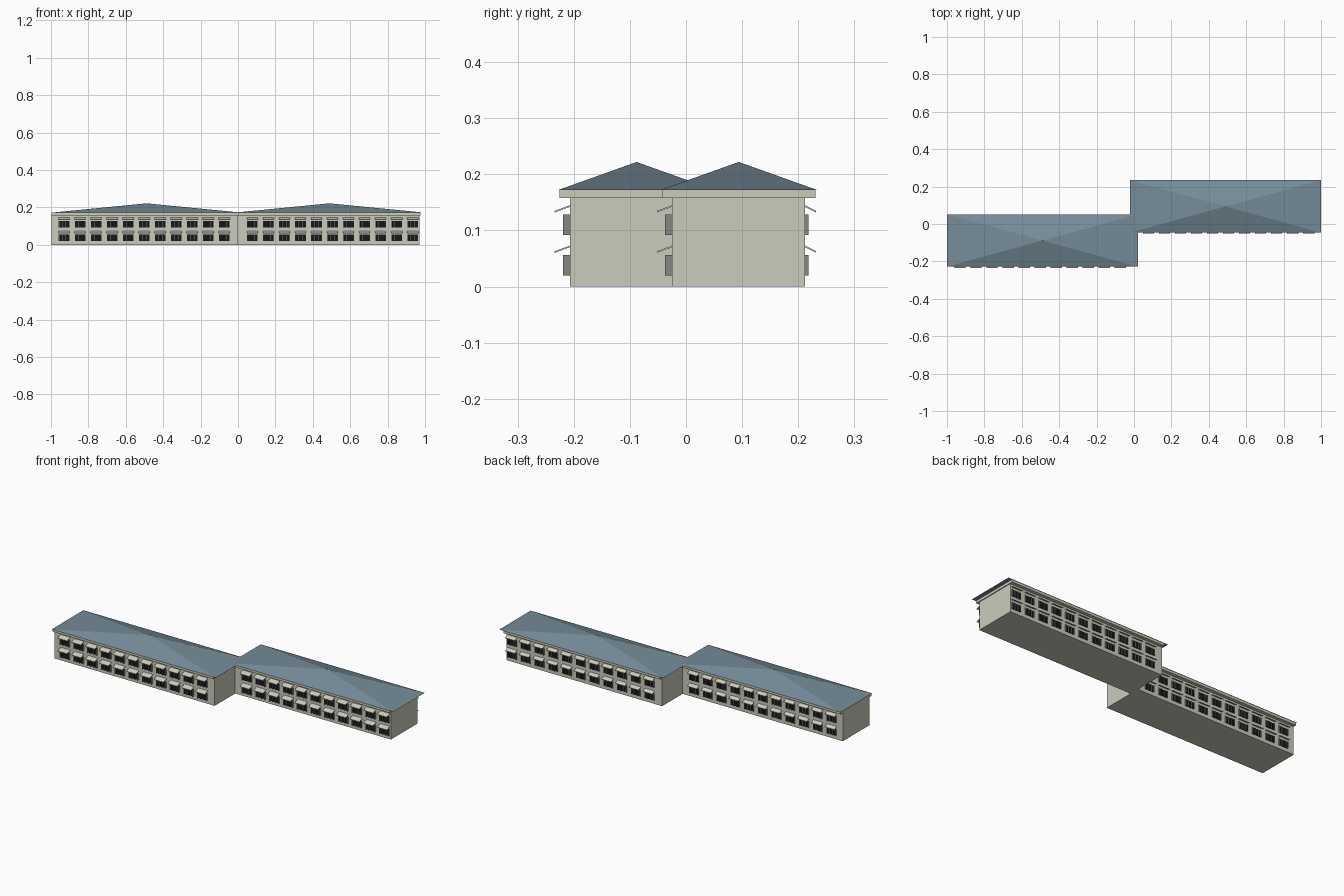
import bpy, bmesh
from mathutils import Matrix, Vector

if "Cube" in bpy.data.objects:
    bpy.data.objects.remove(bpy.data.objects["Cube"])


def material(name, color):
    m = bpy.data.materials.new(name)
    m.diffuse_color = (*color, 1)
    m.use_nodes = True
    m.node_tree.nodes["Principled BSDF"].inputs["Base Color"].default_value = m.diffuse_color
    return m


WALL = material("cream wall", (0.60, 0.60, 0.51))
ROOF = material("slate blue roof", (0.18, 0.265, 0.32))
FRAME = material("grey window frame", (0.24, 0.24, 0.22))
GLASS = material("dark glass", (0.008, 0.008, 0.01))


def add_box(bm, x0, x1, y0, y1, z0, z1):
    size = Vector((x1 - x0, abs(y1 - y0), z1 - z0))
    center = Vector((x0 + x1, y0 + y1, z0 + z1)) / 2
    bmesh.ops.create_cube(bm, size=1, matrix=Matrix.Translation(center) @ Matrix.Diagonal((*size, 1)))


def finish(bm, name, mat):
    bmesh.ops.recalc_face_normals(bm, faces=bm.faces)
    mesh = bpy.data.meshes.new(name)
    bm.to_mesh(mesh)
    bm.free()
    mesh.materials.append(mat)
    obj = bpy.data.objects.new(name, mesh)
    bpy.context.collection.objects.link(obj)


def box_object(name, mat, *bounds):
    bm = bmesh.new()
    add_box(bm, *bounds)
    finish(bm, name, mat)


def pyramid_roof(name, cx, cy, hx, hy, z0, z1):
    bm = bmesh.new()
    base = [bm.verts.new((cx + sx * hx, cy + sy * hy, z0))
            for sx, sy in ((-1, -1), (1, -1), (1, 1), (-1, 1))]
    top = bm.verts.new((cx, cy, z1))
    bm.faces.new(base)
    for i in range(4):
        bm.faces.new((base[i], base[(i + 1) % 4], top))
    finish(bm, name, ROOF)


def add_awning(bm, cx, wall_y, d, depth, z):
    # thin slab sloping down away from the wall
    tip = wall_y + d * depth
    section = [(wall_y, z + 0.010), (tip, z), (tip, z + 0.003), (wall_y, z + 0.013)]
    a, b = [[bm.verts.new((cx + s * 0.030, y, h)) for y, h in section] for s in (-1, 1)]
    bm.faces.new(a)
    bm.faces.new(b)
    for i in range(4):
        j = (i + 1) % 4
        bm.faces.new((a[i], a[j], b[j], b[i]))


def window_rows(side, first_x, wall_y, d, out, awning_depth):
    frames, panes, awnings = bmesh.new(), bmesh.new(), bmesh.new()
    for col in range(11):
        cx = first_x + col * 0.0857
        for z in (0.020, 0.092):
            # dark pane behind vertical bars
            add_box(panes, cx - 0.027, cx + 0.027, wall_y, wall_y + d * out * 0.4, z, z + 0.036)
            for k, w in ((-0.027, 0.0015), (-0.010, 0.001), (0.010, 0.001), (0.027, 0.0015)):
                add_box(frames, cx + k - w, cx + k + w, wall_y, wall_y + d * out, z, z + 0.036)
            add_awning(awnings, cx, wall_y, d, awning_depth, z + 0.040)
    finish(frames, side + " window frames", FRAME)
    finish(panes, side + " window panes", GLASS)
    finish(awnings, side + " window awnings", WALL)


# two offset wings: wall x range, roof centre, first window column
for wing, x0, x1, cx, cy, first in (("left wing", -0.998, 0.0, -0.489, -0.088, -0.930),
                                    ("right wing", 0.0, 0.970, 0.489, 0.094, 0.077)):
    y0, y1 = cy - 0.119, cy + 0.118
    box_object(wing + " walls", WALL, x0, x1, y0, y1, 0, 0.158)
    # projecting band under the eaves
    box_object(wing + " eaves band", WALL, x0, x1 + 0.005, cy - 0.137, cy + 0.137, 0.158, 0.172)
    pyramid_roof(wing + " roof", cx, cy, 0.511, 0.140, 0.172, 0.222)
    window_rows(wing + " front", first, y0, -1, 0.012, 0.027)
    window_rows(wing + " back", first, y1, 1, 0.006, 0.020)
